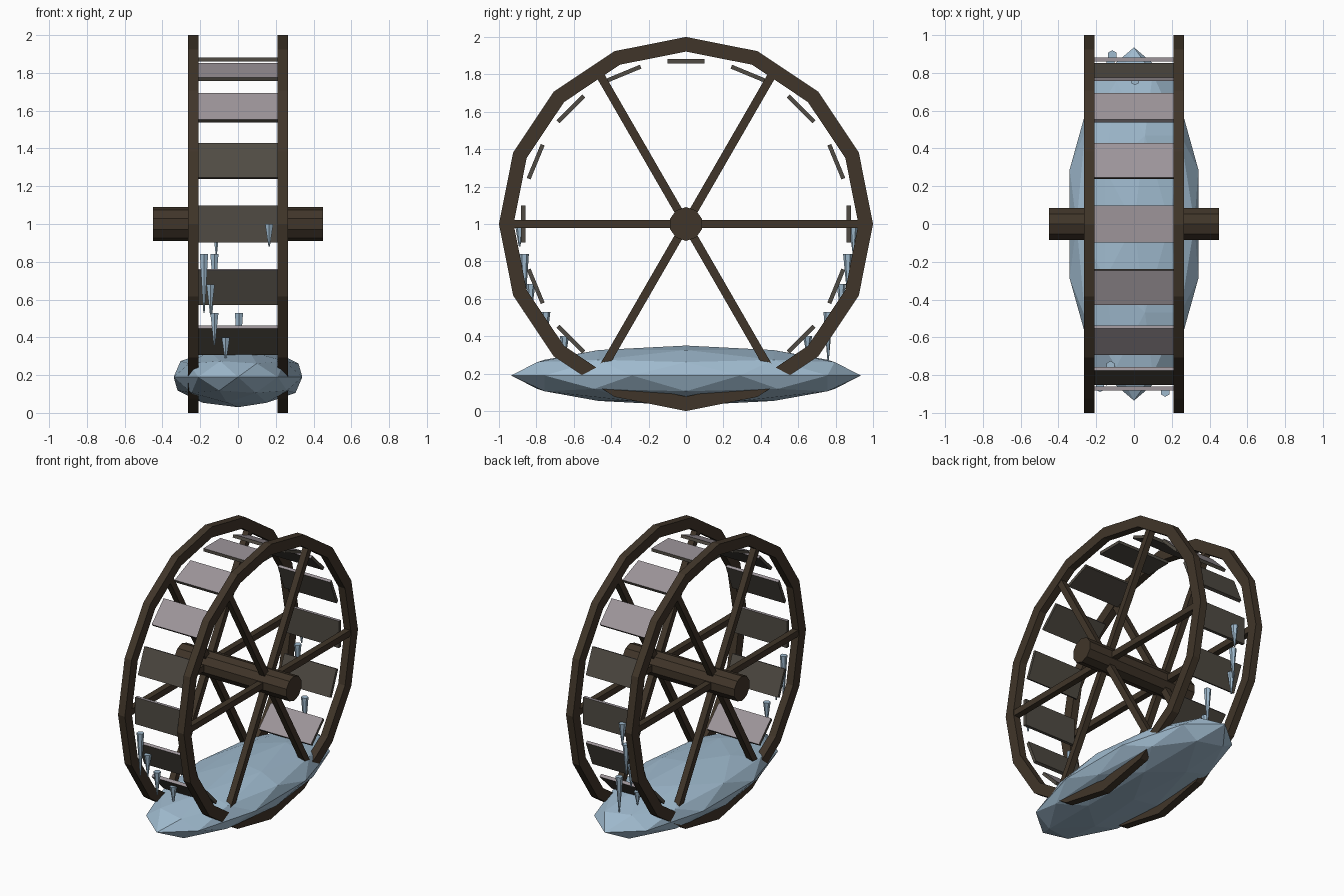
import bpy, bmesh, math
from mathutils import Matrix, Vector

if "Cube" in bpy.data.objects:
    bpy.data.objects.remove(bpy.data.objects["Cube"])


def material(name, srgb):
    m = bpy.data.materials.new(name)
    lin = [((c / 255 + 0.055) / 1.055) ** 2.4 for c in srgb]
    m.diffuse_color = (*lin, 1)
    m.use_nodes = True
    m.node_tree.nodes["Principled BSDF"].inputs["Base Color"].default_value = m.diffuse_color
    return m


WOOD = material("dark_wood", (64, 53, 41))
PLANK = material("weathered_plank", (80, 75, 67))
FROST = material("frosted_plank", (157, 149, 154))
ICE = material("ice", (160, 187, 207))

HUB = Vector((0, 0, 1))
SIDES = 16


def finish(bm, name, *mats):
    bmesh.ops.recalc_face_normals(bm, faces=bm.faces)
    me = bpy.data.meshes.new(name)
    bm.to_mesh(me)
    bm.free()
    for m in mats:
        me.materials.append(m)
    ob = bpy.data.objects.new(name, me)
    bpy.context.collection.objects.link(ob)
    return ob


def box(bm, size, matrix):
    bmesh.ops.create_cube(bm, size=1, matrix=matrix @ Matrix.Diagonal((*size, 1)))


def wheel_turn(angle, x=0):
    """Frame whose z axis points outward from the hub."""
    return Matrix.Translation(HUB + Vector((x, 0, 0))) @ Matrix.Rotation(angle, 4, 'X')


# Rims and spokes, one set on each side
for side, x in (("left", -0.2375), ("right", 0.2375)):
    bm = bmesh.new()
    rings = []
    for i in range(SIDES):
        a = math.tau * i / SIDES
        rings.append([bm.verts.new((x + dx, r * math.sin(a), 1 + r * math.cos(a)))
                      for r, dx in ((1, -0.0275), (1, 0.0275), (0.922, 0.0275), (0.922, -0.0275))])
    for i in range(SIDES):
        a, b = rings[i], rings[(i + 1) % SIDES]
        for k in range(4):
            n = (k + 1) % 4
            bm.faces.new((a[k], a[n], b[n], b[k]))
    finish(bm, side + "_rim", WOOD)

    bm = bmesh.new()
    for i in range(6):
        turn = wheel_turn(math.radians(30 + 60 * i), x)
        box(bm, (0.045, 0.045, 0.93), turn @ Matrix.Translation((0, 0, 0.465)))
    finish(bm, side + "_spokes", WOOD)

# Axle
bm = bmesh.new()
bmesh.ops.create_cone(bm, cap_ends=True, segments=10, radius1=0.09, radius2=0.09, depth=0.9)
# put a corner of the ten-sided section at the top
top = max(bm.verts, key=lambda v: v.co.x)
spin = Matrix.Rotation(-math.atan2(top.co.y, top.co.x), 4, 'Z')
bm.transform(Matrix.Translation(HUB) @ Matrix.Rotation(math.pi / 2, 4, 'Y') @ spin)
finish(bm, "axle", WOOD)

# Paddles, frosted on faces that look upward
bm = bmesh.new()
for i in range(SIDES):
    box(bm, (0.42, 0.196, 0.022),
        wheel_turn(math.tau * i / SIDES) @ Matrix.Translation((0, 0, 0.87)))
bmesh.ops.recalc_face_normals(bm, faces=bm.faces)
for f in bm.faces:
    f.material_index = int(f.normal.z > 0.5)
finish(bm, "paddles", PLANK, FROST)

# Ice mass around the foot of the wheel
bm = bmesh.new()
bmesh.ops.create_icosphere(bm, subdivisions=2, radius=1)
bm.transform(Matrix.Translation((0, 0, 0.19)) @ Matrix.Diagonal((0.358, 0.935, 0.16, 1)))
finish(bm, "ice_mass", ICE)

# Icicles: x, y, top, tip
ICICLES = (
    (-0.18, -0.865, 0.84, 0.53), (0.165, -0.89, 1.0, 0.88),
    (-0.145, -0.83, 0.68, 0.52), (-0.125, -0.75, 0.53, 0.36),
    (-0.065, -0.65, 0.40, 0.28), (-0.115, 0.895, 1.0, 0.84),
    (-0.125, 0.865, 0.84, 0.62), (-0.14, 0.83, 0.68, 0.52),
    (0.005, 0.76, 0.53, 0.27), (-0.065, 0.65, 0.40, 0.30),
)
bm = bmesh.new()
for x, y, top, tip in ICICLES:
    bmesh.ops.create_cone(bm, cap_ends=True, segments=6, radius1=0.004, radius2=0.025,
                          depth=top - tip, matrix=Matrix.Translation((x, y, (top + tip) / 2)))
finish(bm, "icicles", ICE)
